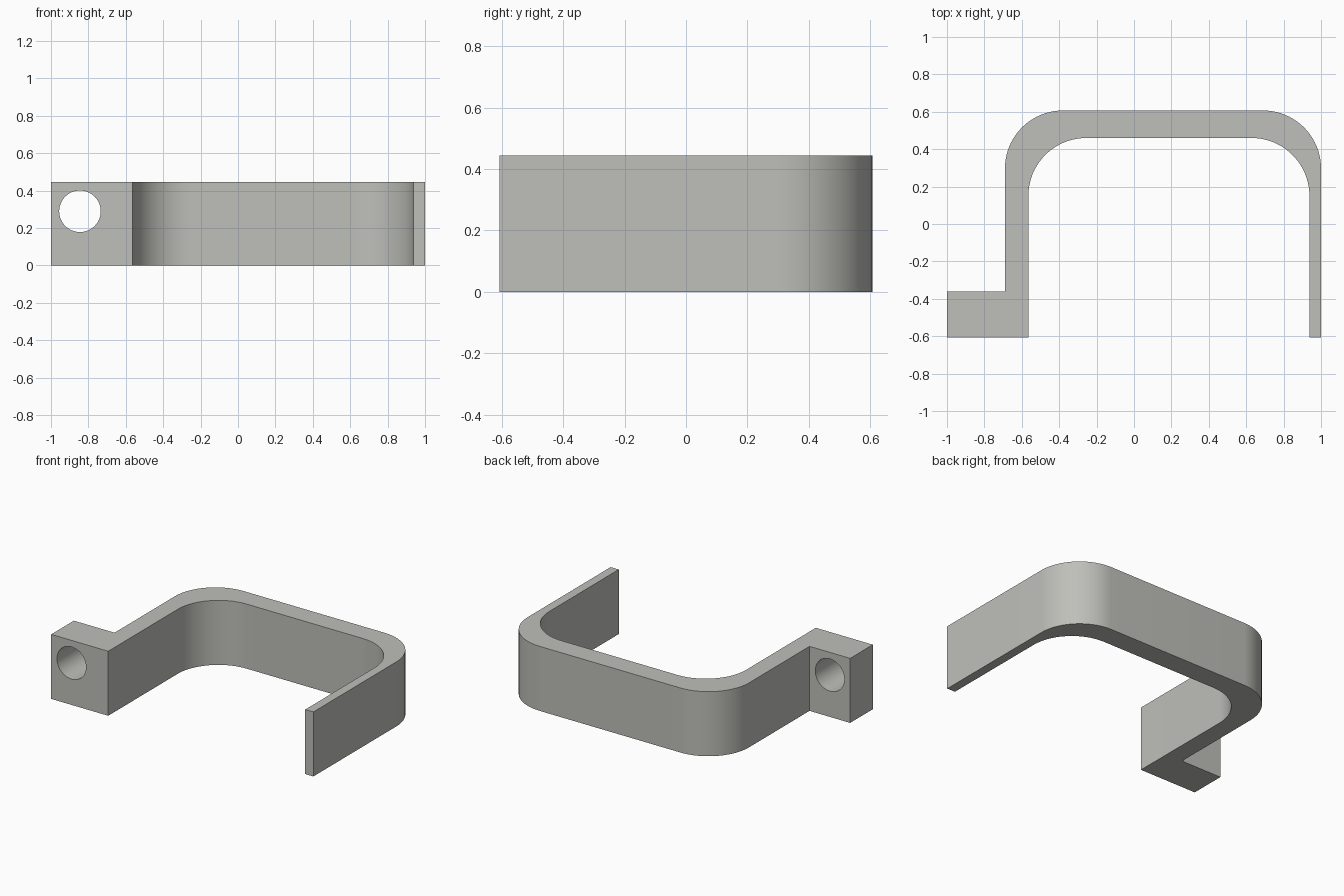
import bpy, bmesh, math

if "Cube" in bpy.data.objects:
    bpy.data.objects.remove(bpy.data.objects["Cube"])

HEIGHT = 0.445
RADIUS = 0.31
STEPS = 20

grey = bpy.data.materials.new("light grey")
grey.diffuse_color = (0.52, 0.52, 0.49, 1)
grey.use_nodes = True
grey.node_tree.nodes["Principled BSDF"].inputs["Base Color"].default_value = grey.diffuse_color


def corner(cx, cy, start, end):
    """Points of a quarter-round corner, angles in degrees."""
    angles = [math.radians(start + (end - start) * i / STEPS) for i in range(STEPS + 1)]
    return [(cx + RADIUS * math.cos(a), cy + RADIUS * math.sin(a)) for a in angles]


# Plan outline: mounting lug, outer wall, thin arm, inner wall
outline = [(-0.565, -0.607), (-1, -0.607), (-1, -0.36), (-0.69, -0.36)]
outline += corner(-0.38, 0.297, 180, 90)
outline += corner(0.69, 0.297, 90, 0)
outline += [(1, -0.607), (0.938, -0.607)]
outline += corner(0.628, 0.15, 0, 90)
outline += corner(-0.255, 0.15, 90, 180)

# Extrude the outline into the bracket
bm = bmesh.new()
base = bm.faces.new([bm.verts.new((x, y, 0)) for x, y in outline])
top = bmesh.ops.extrude_face_region(bm, geom=[base])["geom"]
bmesh.ops.translate(bm, vec=(0, 0, HEIGHT),
                    verts=[g for g in top if isinstance(g, bmesh.types.BMVert)])
bmesh.ops.recalc_face_normals(bm, faces=bm.faces)
mesh = bpy.data.meshes.new("bracket")
bm.to_mesh(mesh)
bm.free()
mesh.materials.append(grey)
bracket = bpy.data.objects.new("bracket", mesh)
bpy.context.collection.objects.link(bracket)

# Screw hole through the lug
bpy.ops.mesh.primitive_cylinder_add(vertices=64, radius=0.111, depth=0.6,
                                    location=(-0.845, -0.48, 0.289),
                                    rotation=(math.pi / 2, 0, 0))
cutter = bpy.context.object
cutter.name = "hole_cutter"
cutter.hide_render = True
cutter.data.materials.append(grey)
hole = bracket.modifiers.new("screw hole", 'BOOLEAN')
hole.operation = 'DIFFERENCE'
hole.solver = 'EXACT'
hole.object = cutter

bpy.ops.object.select_all(action='DESELECT')
bracket.select_set(True)
bpy.context.view_layer.objects.active = bracket
bpy.ops.object.modifier_apply(modifier=hole.name)
bpy.data.objects.remove(cutter)
bpy.ops.object.shade_smooth_by_angle(angle=math.radians(30))
